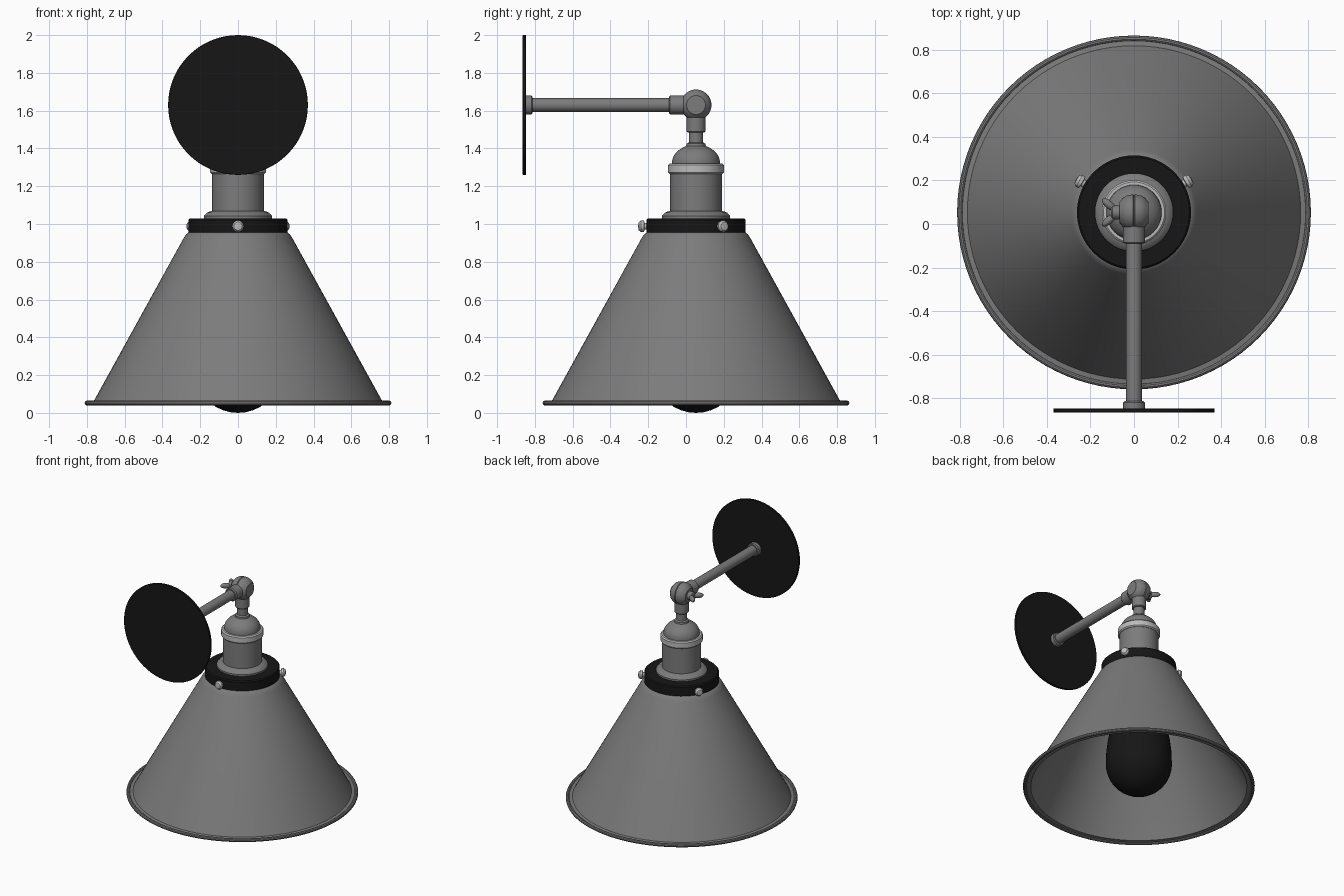
import bpy, bmesh
from math import pi, sin, cos, radians, sqrt
from mathutils import Matrix, Vector

if "Cube" in bpy.data.objects:
    bpy.data.objects.remove(bpy.data.objects["Cube"])

CY = 0.053     # y of the shade axis
ARM_Z = 1.63   # height of the wall arm


def material(name, value):
    m = bpy.data.materials.new(name)
    m.diffuse_color = (value, value, value, 1)
    m.use_nodes = True
    m.node_tree.nodes["Principled BSDF"].inputs["Base Color"].default_value = m.diffuse_color
    return m


metal = material("grey_metal", 0.2)
pale = material("pale_metal", 0.5)
black = material("black", 0.008)


def finish(name, bm, mat, angle=35):
    bmesh.ops.remove_doubles(bm, verts=bm.verts, dist=1e-5)
    bmesh.ops.recalc_face_normals(bm, faces=bm.faces)
    me = bpy.data.meshes.new(name)
    bm.to_mesh(me)
    bm.free()
    me.materials.append(mat)
    ob = bpy.data.objects.new(name, me)
    bpy.context.collection.objects.link(ob)
    bpy.ops.object.select_all(action='DESELECT')
    ob.select_set(True)
    bpy.context.view_layer.objects.active = ob
    bpy.ops.object.shade_smooth_by_angle(angle=radians(angle))
    return ob


def lathe(name, profile, mat, axis=(0, 0, 1), origin=(0, CY, 0), seg=48, ring=False):
    """Revolve (radius, height) points round an axis through origin."""
    bm = bmesh.new()
    vs = [bm.verts.new((r, 0, h)) for r, h in profile]
    pairs = list(zip(vs, vs[1:])) + ([(vs[-1], vs[0])] if ring else [])
    edges = [bm.edges.new(p) for p in pairs]
    bmesh.ops.spin(bm, geom=vs + edges, cent=(0, 0, 0), axis=(0, 0, 1),
                   angle=2 * pi, steps=seg)
    turn = Vector((0, 0, 1)).rotation_difference(Vector(axis)).to_matrix().to_4x4()
    bm.transform(Matrix.Translation(origin) @ turn)
    return finish(name, bm, mat)


def rod(name, r, a, b, mat, bevel=0.006, **kw):
    """Capped cylinder with softened rims."""
    return lathe(name, [(0, a), (r - bevel, a), (r, a + bevel), (r, b - bevel),
                        (r - bevel, b), (0, b)], mat, **kw)


# conical shade with thickness, and its rolled rim
lathe("shade", [(0.20, 0.965), (0.255, 0.96), (0.275, 0.945), (0.288, 0.925), (0.765, 0.06),
                (0.80, 0.055), (0.80, 0.05), (0.757, 0.05), (0.278, 0.918), (0.25, 0.945),
                (0.20, 0.95)], metal, seg=96, ring=True)
lathe("shade_rim", [(0.799 + 0.013 * cos(t * pi / 5), 0.052 + 0.013 * sin(t * pi / 5))
                    for t in range(10)], metal, seg=96, ring=True)

# black collar clamping the shade
lathe("collar", [(0.13, 0.95), (0.262, 0.95), (0.262, 1.022), (0.254, 1.03), (0.13, 1.03)],
      black, seg=64, ring=True)

# three thumb screws round the collar
for i in range(3):
    a = radians(30 + 120 * i)
    lathe(f"collar_screw_{i + 1}",
          [(0, 0.24), (0.018, 0.24), (0.018, 0.272), (0.03, 0.275), (0.031, 0.29),
           (0.022, 0.303), (0, 0.307)], pale,
          axis=(cos(a), sin(a), 0), origin=(0, CY, 0.988), seg=20)

# lamp socket: flange, barrel, pale band, domed cap and neck
lathe("socket_flange", [(0.10, 1.028), (0.18, 1.028), (0.18, 1.043), (0.165, 1.06),
                        (0.14, 1.07), (0.10, 1.07)], metal)
rod("socket_barrel", 0.137, 0.86, 1.275, metal)
rod("socket_band", 0.148, 1.265, 1.32, pale, bevel=0.008)
dome = [(0.127 * cos(t * pi / 18), 1.325 + 0.095 * sin(t * pi / 18)) for t in range(7)]
lathe("socket_cap", [(0, 1.31), (0.127, 1.31)] + dome +
      [(0.052, 1.413), (0.05, 1.425), (0.038, 1.432), (0.038, 1.49), (0, 1.49)], metal)

# bulb
C, R = 0.232, 0.232
bulb = [(R * sin(t * pi / 18), C - R * cos(t * pi / 18)) for t in range(10)]
lathe("bulb", bulb + [(0.228, 0.33), (0.217, 0.42), (0.195, 0.52), (0.165, 0.62),
                      (0.135, 0.71), (0.118, 0.79), (0.11, 0.88), (0, 0.88)], black)

# swivel joint: rounded disc across x with a clamping slot, plus two sleeves
half = [(0.05, 0.066), (0.054, 0.061), (0.066, 0.052), (0.076, 0.036), (0.081, 0.018),
        (0.082, 0.004)]
lathe("swivel_joint", [(0, 0.066)] + half + [(0.078, 0)] +
      [(r, -h) for r, h in reversed(half)] + [(0, -0.066)],
      metal, axis=(1, 0, 0), origin=(0, CY, ARM_Z))
rod("lower_sleeve", 0.05, 1.485, 1.60, metal, seg=32)

# wing nut on the left of the joint
rod("wing_nut_hub", 0.032, 0.05, 0.105, metal, axis=(-1, 0, 0),
    origin=(0, CY, ARM_Z), seg=24)
for s in (-1, 1):
    bm = bmesh.new()
    bmesh.ops.create_uvsphere(bm, u_segments=16, v_segments=10, radius=1)
    bm.transform(Matrix.Translation((-0.115, CY + s * 0.036, ARM_Z)) @
                 Matrix.Rotation(s * radians(-40), 4, 'Z') @
                 Matrix.Diagonal((0.04, 0.018, 0.02, 1)))
    finish("wing_nut_wing_" + ("rear" if s > 0 else "front"), bm, metal)

# wall arm along y and round wall plate
arm = dict(axis=(0, 1, 0), origin=(0, 0, ARM_Z), seg=32)
rod("upper_sleeve", 0.05, -0.09, 0.01, metal, **arm)
rod("wall_arm", 0.036, -0.84, -0.06, metal, **arm)
rod("arm_foot", 0.05, -0.855, -0.813, metal, **arm)
rod("wall_plate", 0.37, -0.865, -0.847, black, bevel=0.002,
    axis=(0, 1, 0), origin=(0, 0, ARM_Z), seg=64)
